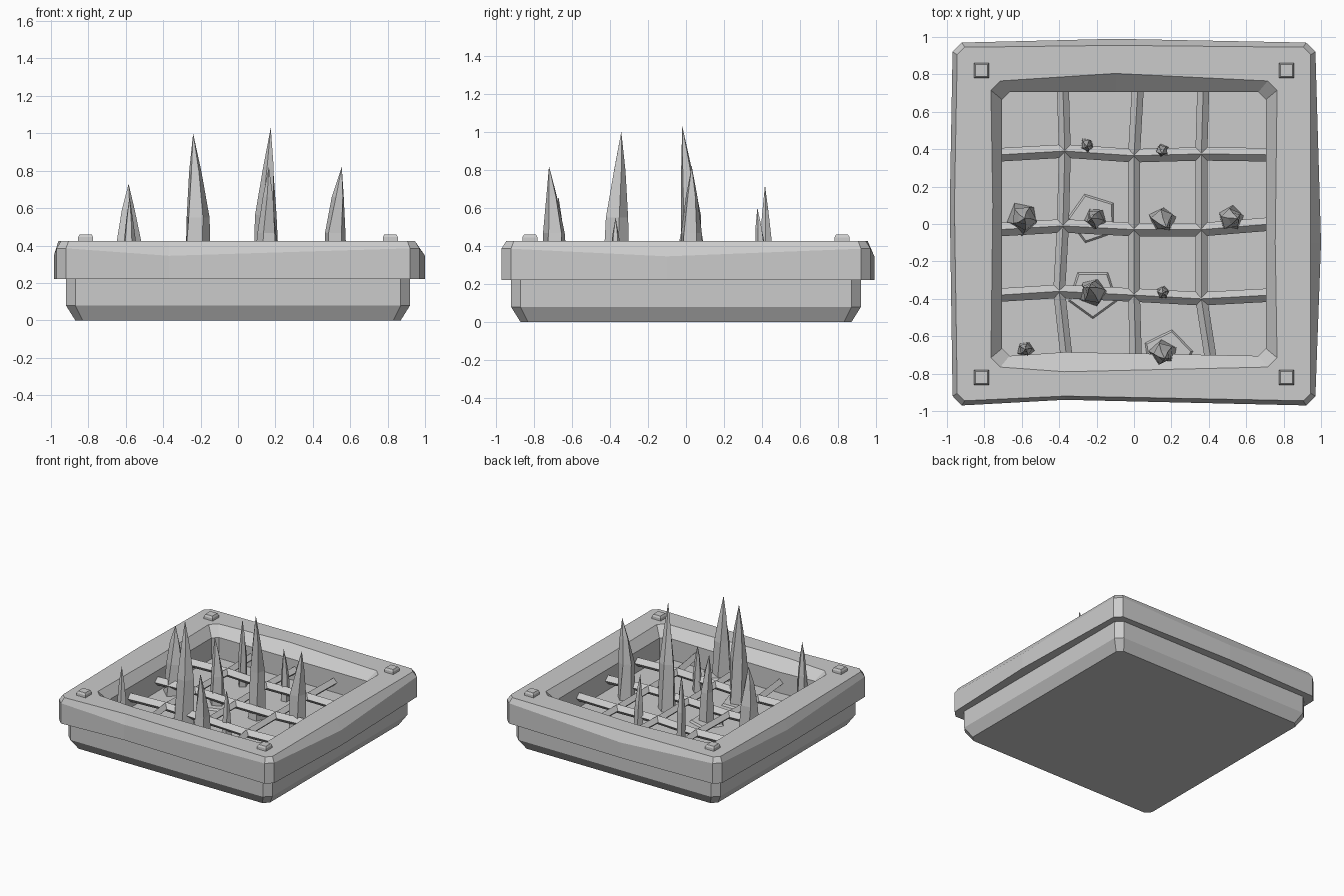
import bpy, bmesh, math, random
from mathutils import Vector

random.seed(4)
old = bpy.data.objects.get("Cube")
if old:
    bpy.data.objects.remove(old, do_unlink=True)

stone = bpy.data.materials.new("grey_stone")
stone.use_nodes = True
grey = (0.6, 0.6, 0.6, 1)
stone.diffuse_color = grey
stone.node_tree.nodes["Principled BSDF"].inputs["Base Color"].default_value = grey


def loft(name, rings, cap_start=True, cap_end=True):
    """Skin a stack of equal point rings; a single-point ring makes a tip."""
    bm = bmesh.new()
    rows = [[bm.verts.new(p) for p in ring] for ring in rings]
    for a, b in zip(rows, rows[1:]):
        n = len(a)
        for i in range(n):
            j = (i + 1) % n
            if len(b) == 1:
                bm.faces.new((a[i], a[j], b[0]))
            else:
                bm.faces.new((a[i], a[j], b[j], b[i]))
    if cap_start:
        bm.faces.new(rows[0])
    if cap_end and len(rows[-1]) > 2:
        bm.faces.new(rows[-1])
    bmesh.ops.recalc_face_normals(bm, faces=bm.faces)
    mesh = bpy.data.meshes.new(name)
    bm.to_mesh(mesh)
    bm.free()
    mesh.materials.append(stone)
    ob = bpy.data.objects.new(name, mesh)
    bpy.context.collection.objects.link(ob)
    return ob


def worn_ring(half, cut, z, bulge=(0, 0, 0, 0), dip=0):
    """Square ring with cut corners and one pushed midpoint on each side."""
    mids = (-0.37, -0.1, 0.1, -0.1)  # front, right, back, left
    pts = []
    for k in range(4):
        turn = k * math.pi / 2
        c, s = round(math.cos(turn)), round(math.sin(turn))
        for u, v, h in ((-half + cut, -half, z), (mids[k], -half - bulge[k], z - dip),
                        (half - cut, -half, z)):
            pts.append((u * c - v * s, u * s + v * c, h))
    return pts


def regular(n, x, y, z, r, turn=0.0, jitter=0.0):
    out = []
    for i in range(n):
        a = turn + math.tau * i / n
        q = r * (1 + random.uniform(-jitter, jitter))
        out.append((x + q * math.cos(a), y + q * math.sin(a), z))
    return out


FLOOR, TOP = 0.18, 0.425
worn = (-0.03, 0.03, 0.02, 0.015)

# Tray: tapered base, overhanging rim, sloped opening and sunken floor
loft("trap_frame", [
    worn_ring(0.87, 0.04, 0),
    worn_ring(0.92, 0.05, 0.08),
    worn_ring(0.92, 0.05, 0.22),
    worn_ring(0.97, 0.05, 0.22, worn),
    worn_ring(0.97, 0.05, 0.385, worn, 0.04),
    worn_ring(0.945, 0.04, TOP, (-0.025, 0, 0.01, 0.015)),
    worn_ring(0.765, 0.05, TOP, (0.025, -0.01, 0.04, -0.01)),
    worn_ring(0.705, 0.04, 0.35, (-0.02, 0, 0, 0)),
    worn_ring(0.705, 0.04, FLOOR, (-0.02, 0, 0, 0)),
])

# Corner studs
for sx in (-1, 1):
    for sy in (-1, 1):
        side = ("left" if sx > 0 else "right") + ("_front" if sy < 0 else "_back")
        loft("stud_" + side, [regular(4, sx * 0.815, sy * 0.82, z, r, math.pi / 4)
                              for z, r in ((TOP - 0.01, 0.058), (0.445, 0.056), (0.46, 0.045))])


# Grate: diamond section bars following slightly uneven crossings
def bar(name, points, width, z):
    rings = []
    for i, p in enumerate(points):
        a, b = points[max(i - 1, 0)], points[min(i + 1, len(points) - 1)]
        d = (Vector(b) - Vector(a)).normalized()
        rings.append([(p[0] - d.y * o, p[1] + d.x * o, z + h)
                      for o, h in ((width, 0), (0, width), (-width, 0), (0, -width))])
    loft(name, rings)


rows = [
    [(-0.72, 0.37), (-0.37, 0.39), (0, 0.365), (0.36, 0.375), (0.72, 0.37)],
    [(-0.72, -0.03), (-0.38, -0.01), (0, -0.03), (0.36, -0.03), (0.73, 0)],
    [(-0.72, -0.38), (-0.40, -0.36), (0, -0.38), (0.36, -0.40), (0.73, -0.38)],
]
ends = [(-0.38, -0.36), (0.02, 0.01), (0.37, 0.41)]
for i, row in enumerate(rows):
    bar(f"cross_bar_{i + 1}", row, 0.036, 0.265)
for i, (back, front) in enumerate(ends):
    path = [(back, 0.72)] + [row[i + 1] for row in rows] + [(front, -0.72)]
    bar(f"long_bar_{i + 1}", path, 0.032, 0.265)

# Five-sided pads on the floor
for i, (x, y, turn) in enumerate(((-0.22, 0.03, 1.9), (-0.22, -0.37, -1.57), (0.18, -0.7, 1.4))):
    loft(f"floor_pad_{i + 1}", [regular(5, x, y, z, r, turn)
                                for z, r in ((FLOOR - 0.01, 0.145), (FLOOR + 0.015, 0.125))])

# Spikes: base x, y, radius, then tip x, y, z
spikes = [
    (-0.59, 0.03, 0.085, -0.585, 0.03, 0.73), (-0.21, 0.03, 0.065, -0.23, 0.03, 0.73),
    (0.155, 0.02, 0.072, 0.175, -0.02, 1.03), (0.52, 0.03, 0.075, 0.555, 0.03, 0.82),
    (-0.22, -0.36, 0.078, -0.24, -0.34, 1.0), (0.155, -0.695, 0.072, 0.165, -0.72, 0.82),
    (-0.25, 0.42, 0.04, -0.25, 0.415, 0.72), (0.15, 0.39, 0.04, 0.15, 0.375, 0.6),
    (0.155, -0.37, 0.04, 0.155, -0.37, 0.55), (-0.58, -0.67, 0.045, -0.58, -0.67, 0.66),
]
for i, (x, y, r, tx, ty, tz) in enumerate(spikes):
    turn = random.uniform(0, math.tau)
    rings = []
    for t, size, lean in ((0, 1.0, 0), (0.45, 0.78, -0.1), (0.75, 0.42, 0.45)):
        rings.append(regular(5, x + (tx - x) * lean, y + (ty - y) * lean,
                             FLOOR + (tz - FLOOR) * t, r * size, turn + 0.5 * t, 0.12))
    rings.append([(tx, ty, tz)])
    loft(f"spike_{i + 1}", rings)
